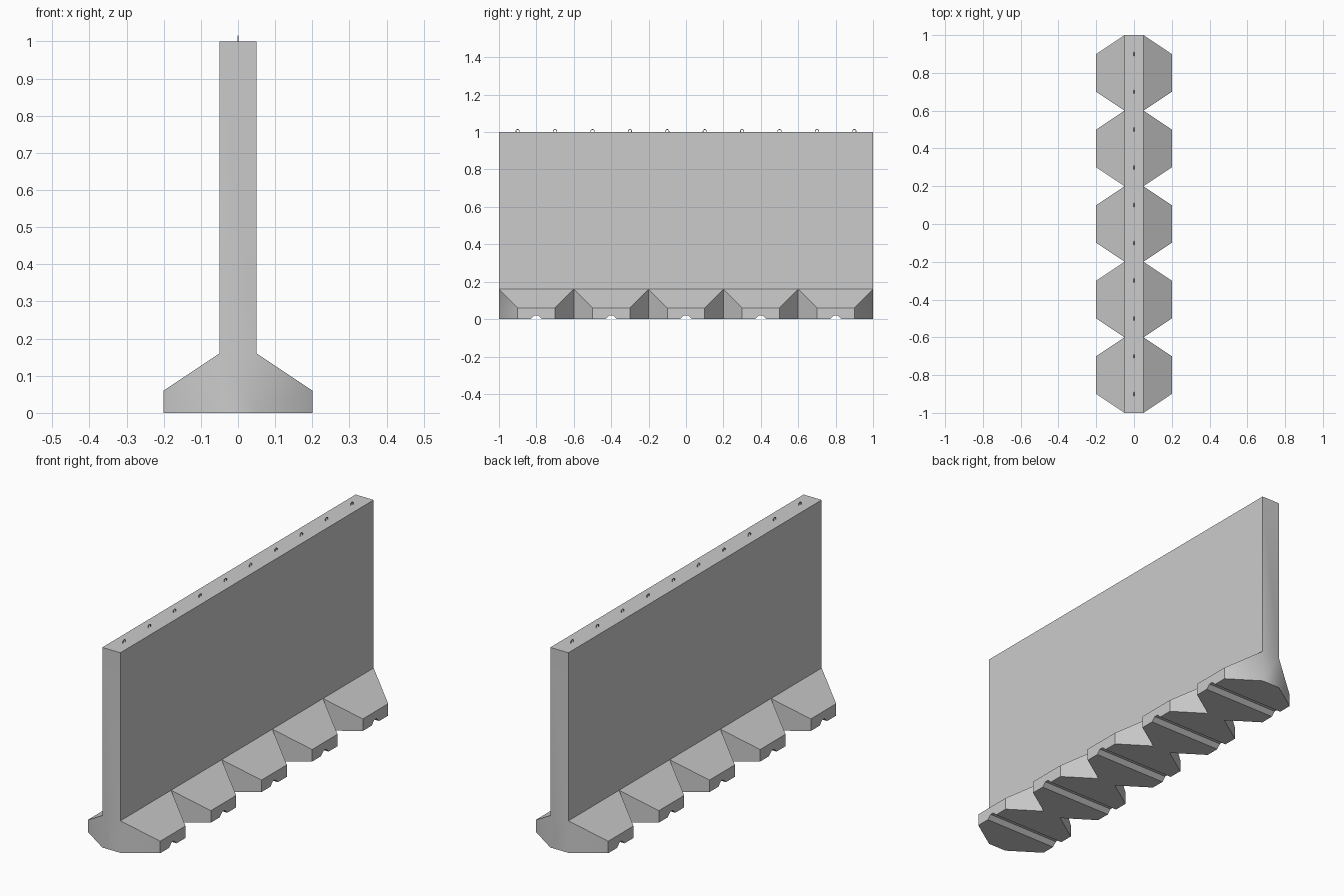
import bpy, bmesh, math

if "Cube" in bpy.data.objects:
    bpy.data.objects.remove(bpy.data.objects["Cube"])

T, W = 0.05, 0.2          # half thickness of wall, half width of foot
H0, H1, TOP = 0.06, 0.16, 1.0
NOTCH = [(-0.03, 0), (-0.01, 0.02), (0.01, 0.02), (0.03, 0)]

bm = bmesh.new()


def face(*pts):
    bm.faces.new([bm.verts.new(p) for p in pts])


# five repeated wall sections, each with a tapered foot on both sides
for i in range(5):
    c = -0.8 + 0.4 * i
    a, b = c - 0.2, c + 0.2
    p, q = c - 0.1, c + 0.1
    for s in (-1, 1):
        t, w = s * T, s * W
        # wall panel, sloped foot top, foot toe with notch
        face((t, a, H1), (t, b, H1), (t, b, TOP), (t, a, TOP))
        face((t, a, H1), (t, b, H1), (w, q, H0), (w, p, H0))
        face((w, p, H0), (w, p, 0), *[(w, c + y, z) for y, z in NOTCH],
             (w, q, 0), (w, q, H0))
        # angled foot flanks
        for ye, yt in ((a, p), (b, q)):
            face((t, ye, 0), (w, yt, 0), (w, yt, H0), (t, ye, H1))
    # flat underside on each side of the notch
    for ye, yt, yn in ((a, p, c - 0.03), (b, q, c + 0.03)):
        face((-T, ye, 0), (T, ye, 0), (W, yt, 0), (W, yn, 0), (-W, yn, 0), (-W, yt, 0))
    # drainage notch running through the foot
    for (y0, z0), (y1, z1) in zip(NOTCH, NOTCH[1:]):
        face((-W, c + y0, z0), (W, c + y0, z0), (W, c + y1, z1), (-W, c + y1, z1))
    # wall top
    face((-T, a, TOP), (T, a, TOP), (T, b, TOP), (-T, b, TOP))

# wall ends
for y in (-1, 1):
    face((-T, y, 0), (T, y, 0), (T, y, H1), (T, y, TOP), (-T, y, TOP), (-T, y, H1))

bmesh.ops.remove_doubles(bm, verts=bm.verts[:], dist=1e-4)
bmesh.ops.recalc_face_normals(bm, faces=bm.faces[:])
mesh = bpy.data.meshes.new("barrier_wall")
bm.to_mesh(mesh)
bm.free()
wall = bpy.data.objects.new("barrier_wall", mesh)
bpy.context.collection.objects.link(wall)
bpy.context.view_layer.objects.active = wall
wall.select_set(True)
bpy.ops.object.shade_smooth_by_angle(angle=math.radians(40))

# small wire lifting loops along the wall top
curve = bpy.data.curves.new("lifting_loops", 'CURVE')
curve.dimensions = '3D'
curve.bevel_depth = 0.002
curve.bevel_resolution = 1
for i in range(10):
    c = -0.9 + 0.2 * i
    pts = [(0.009, TOP - 0.002)]
    pts += [(0.009 * math.cos(k * math.pi / 8), TOP + 0.005 + 0.009 * math.sin(k * math.pi / 8))
            for k in range(9)]
    pts += [(-0.009, TOP - 0.002)]
    sp = curve.splines.new('POLY')
    sp.points.add(len(pts) - 1)
    for pt, (y, z) in zip(sp.points, pts):
        pt.co = (0, c + y, z, 1)
loops = bpy.data.objects.new("lifting_loops", curve)
bpy.context.collection.objects.link(loops)
